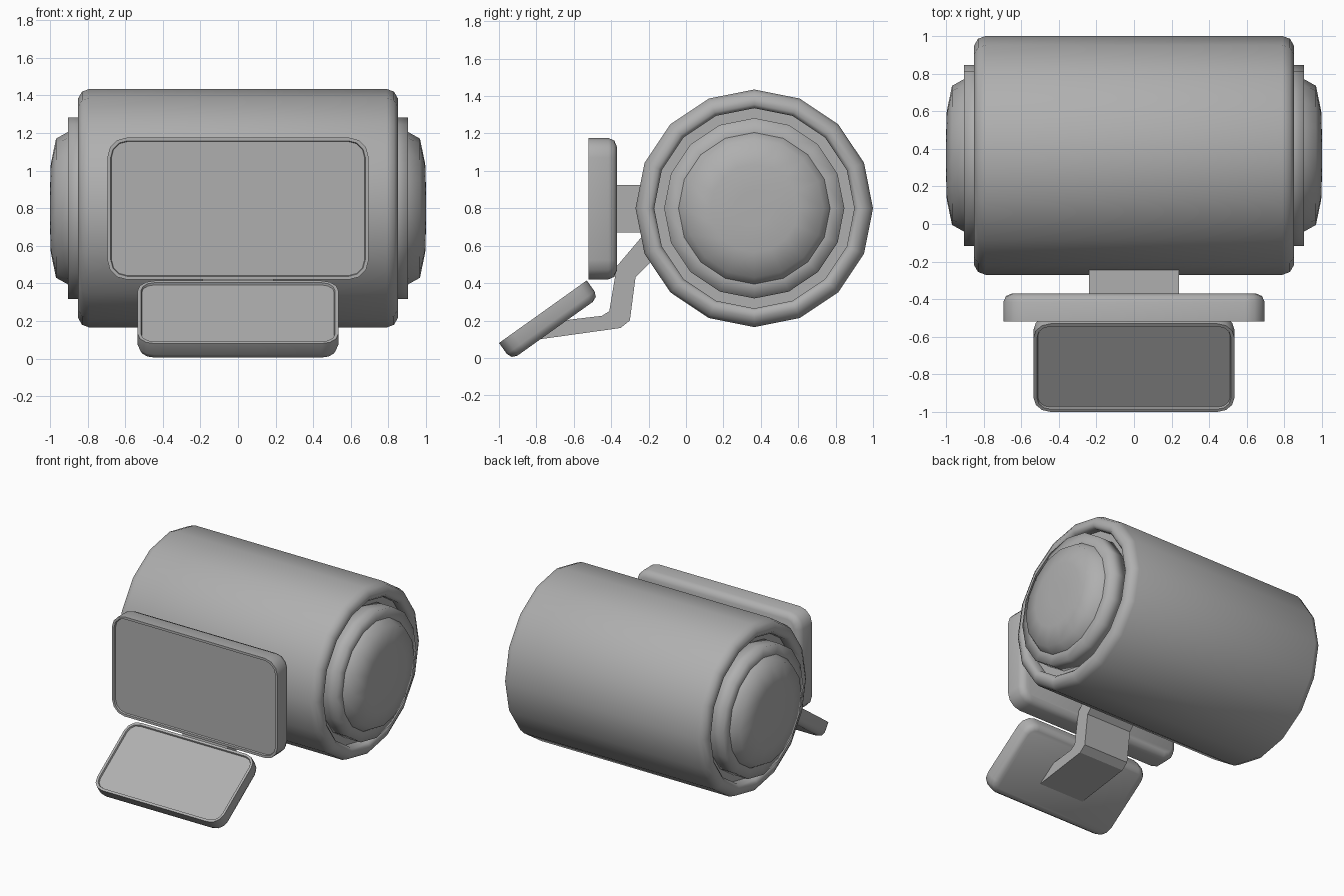
import bpy, bmesh, math
from mathutils import Vector

if "Cube" in bpy.data.objects:
    bpy.data.objects.remove(bpy.data.objects["Cube"], do_unlink=True)

GREY = (0.43, 0.43, 0.43, 1)
grey = bpy.data.materials.new("mid_grey")
grey.use_nodes = True
grey.diffuse_color = GREY
grey.node_tree.nodes["Principled BSDF"].inputs["Base Color"].default_value = GREY


def finish(name, bm, angle):
    """Turn a bmesh into a shaded, coloured object."""
    bmesh.ops.remove_doubles(bm, verts=bm.verts, dist=0.0005)
    bmesh.ops.recalc_face_normals(bm, faces=bm.faces)
    mesh = bpy.data.meshes.new(name)
    bm.to_mesh(mesh)
    bm.free()
    mesh.materials.append(grey)
    obj = bpy.data.objects.new(name, mesh)
    bpy.context.collection.objects.link(obj)
    bpy.ops.object.select_all(action="DESELECT")
    obj.select_set(True)
    bpy.context.view_layer.objects.active = obj
    bpy.ops.object.shade_smooth_by_angle(angle=math.radians(angle))
    return obj


def loft(name, rings, angle=50):
    """Skin a stack of equal rings and close both ends."""
    bm = bmesh.new()
    loops = [[bm.verts.new(p) for p in ring] for ring in rings]
    n = len(loops[0])
    for a, b in zip(loops, loops[1:]):
        for i in range(n):
            j = (i + 1) % n
            bm.faces.new((a[i], a[j], b[j], b[i]))
    bm.faces.new(loops[0])
    bm.faces.new(loops[-1])
    return finish(name, bm, angle)


def lathe(name, profile, angle=50, sides=16):
    """Turn (x, radius) points around the drum axis."""
    turns = [math.tau * i / sides for i in range(sides)]
    return loft(name, [[(x, 0.365 + r * math.cos(t), 0.8 + r * math.sin(t)) for t in turns]
                       for x, r in profile], angle)


def rounded_rect(w, h, r, steps=3):
    """Outline of a rectangle with rounded corners, as (u, v) points."""
    pts = []
    for k, (sx, sy) in enumerate(((1, 1), (-1, 1), (-1, -1), (1, -1))):
        for s in range(steps + 1):
            t = math.pi / 2 * (k + s / steps)
            pts.append((sx * (w - r) + r * math.cos(t), sy * (h - r) + r * math.sin(t)))
    return pts


def panel(name, centre, tilt, w, h, depth, bevel, corner):
    """Slab with a recessed front face and a softened back edge."""
    up = Vector((0, math.cos(tilt), math.sin(tilt)))
    back = Vector((0, math.sin(tilt), -math.cos(tilt)))
    steps = ((0.022, 0.012), (0.018, 0), (0, 0), (0, depth - bevel),
             (bevel * 0.3, depth - bevel * 0.3), (bevel, depth))
    rings = []
    for inset, d in steps:
        outline = rounded_rect(w - inset, h - inset, corner - inset)
        rings.append([Vector(centre) + Vector((u, 0, 0)) + up * v + back * d for u, v in outline])
    return loft(name, rings)


def extrude_side(name, outline, half_width):
    """Extrude a (y, z) outline across x."""
    return loft(name, [[(x, y, z) for y, z in outline] for x in (-half_width, half_width)], 30)


# Drum with a rolled rim and a recessed well at each end
rim = [(0.78, 0.535), (0.83, 0.535), (0.85, 0.555), (0.85, 0.585), (0.83, 0.62), (0.79, 0.635)]
lathe("drum", [(-x, r) for x, r in rim] + rim[::-1])

# Hub discs and domed caps at both ends
for side, label in ((1, "left"), (-1, "right")):
    hub = [(0.77, 0.482), (0.905, 0.482), (0.905, 0.4)]
    lathe(label + "_hub", [(side * x, r) for x, r in hub], 100)
    dome = [(0.9, 0.408), (0.968, 0.37), (0.996, 0.235), (1.0, 0.1)]
    lathe(label + "_cap", [(side * x, r) for x, r in dome], 65)

# Upright screen and the neck holding it
panel("screen", (0, -0.52, 0.798), math.pi / 2, 0.695, 0.378, 0.15, 0.045, 0.105)
extrude_side("screen_neck", [(-0.38, 0.67), (-0.15, 0.67), (-0.15, 0.925), (-0.38, 0.925)], 0.24)

# Tilted tray and the bent arm holding it
panel("tray", (0, -0.765, 0.247), math.radians(35.5), 0.534, 0.288, 0.112, 0.04, 0.09)
extrude_side("tray_arm", [(-0.12, 0.58), (-0.27, 0.43), (-0.30, 0.20), (-0.35, 0.16),
                          (-0.78, 0.10), (-0.78, 0.16), (-0.62, 0.205), (-0.45, 0.225),
                          (-0.41, 0.25), (-0.37, 0.49), (-0.15, 0.75)], 0.19)
